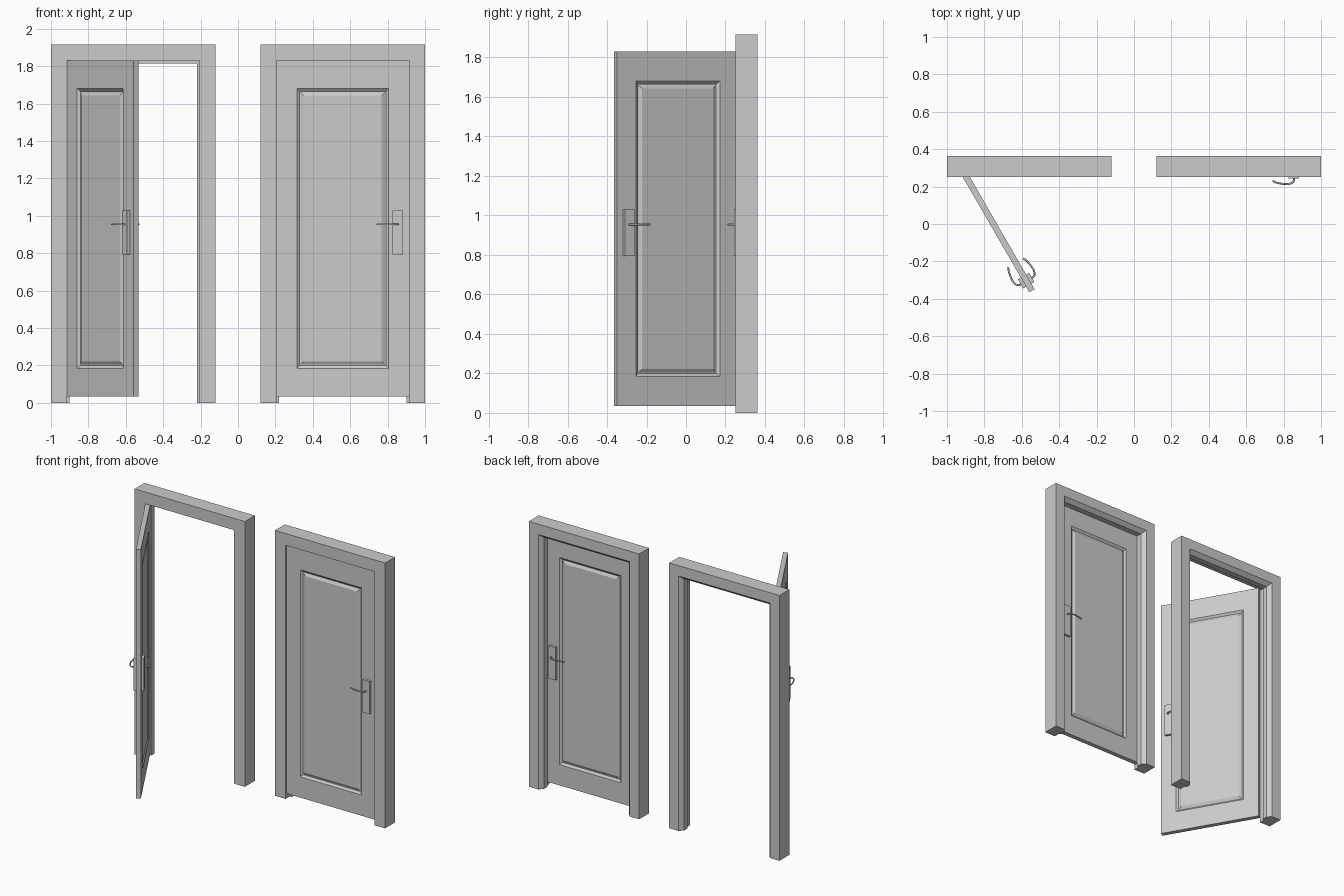
import bpy, bmesh, math
from mathutils import Matrix, Vector

if "Cube" in bpy.data.objects:
    bpy.data.objects.remove(bpy.data.objects["Cube"], do_unlink=True)

grey = bpy.data.materials.new("plain_grey")
grey.use_nodes = True
grey.diffuse_color = (0.6, 0.6, 0.6, 1)
grey.node_tree.nodes["Principled BSDF"].inputs["Base Color"].default_value = (0.6, 0.6, 0.6, 1)

HEIGHT = 1.915          # overall frame height
JAMB = 0.085            # visible jamb width at the front
FRONT, BACK = 0.25, 0.363
LEAF_W, LEAF_T = 0.71, 0.033
LEAF_LOW, LEAF_TOP = 0.035, 1.83


def finish(bm, name, matrix=Matrix()):
    bmesh.ops.recalc_face_normals(bm, faces=bm.faces)
    mesh = bpy.data.meshes.new(name)
    bm.to_mesh(mesh)
    bm.free()
    obj = bpy.data.objects.new(name, mesh)
    obj.matrix_world = matrix
    mesh.materials.append(grey)
    bpy.context.collection.objects.link(obj)
    return obj


def loft(rings):
    """Join closed rings of equal length and cap both ends."""
    bm = bmesh.new()
    loops = [[bm.verts.new(p) for p in ring] for ring in rings]
    n = len(loops[0])
    for a, b in zip(loops, loops[1:]):
        for i in range(n):
            j = (i + 1) % n
            bm.faces.new((a[i], a[j], b[j], b[i]))
    bm.faces.new(loops[0][::-1])
    bm.faces.new(loops[-1])
    return bm


def make_frame(name, x0, x1):
    # rebated profile with a chamfered inner back edge, mitred at the head
    stop = FRONT + 0.045
    profile = [(0, FRONT), (JAMB, FRONT), (JAMB, stop), (0.1, stop),
               (0.1, BACK - 0.028), (0.075, BACK), (0, BACK)]
    finish(loft([
        [(x0 + u, y, 0) for u, y in profile],
        [(x0 + u, y, HEIGHT - u) for u, y in profile],
        [(x1 - u, y, HEIGHT - u) for u, y in profile],
        [(x1 - u, y, 0) for u, y in profile]]), name)


def rect(margin_x, low, top, y):
    right = LEAF_W - margin_x
    return [(margin_x, y, low), (right, y, low), (right, y, top), (margin_x, y, top)]


def make_leaf(name, matrix):
    # grooved panel on both faces: steep outer slope, gentle inner slope
    groove = [(0, 0), (0.015, 0.012), (0.02, 0.012), (0.037, 0.002)]

    def face_rings(y, inward):
        rings = [rect(0, LEAF_LOW, LEAF_TOP, y)]
        for inset, depth in groove:
            rings.append(rect(0.11 + inset, 0.185 + inset, 1.68 - inset, y + inward * depth))
        return rings

    front = face_rings(0, 1)
    back = face_rings(LEAF_T, -1)
    finish(loft(front[::-1] + back), name, matrix)


def make_plate(name, y, matrix):
    bm = bmesh.new()
    bmesh.ops.create_cube(bm, size=1, matrix=Matrix.Translation((0.648, y, 0.912))
                          @ Matrix.Diagonal((0.056, 0.018, 0.235, 1)))
    finish(bm, name, matrix)


def make_lever(name, face, out, matrix):
    # bent bar: short stem, tight turn, then a curved grip
    path = [(0.65, 0), (0.65, 0.026), (0.646, 0.036), (0.635, 0.043), (0.615, 0.047),
            (0.595, 0.046), (0.575, 0.043), (0.555, 0.038), (0.536, 0.03)]
    curve = bpy.data.curves.new(name, "CURVE")
    curve.dimensions = "3D"
    curve.bevel_depth = 0.005
    curve.bevel_resolution = 2
    curve.use_fill_caps = True
    spline = curve.splines.new("POLY")
    spline.points.add(len(path) - 1)
    for point, (x, d) in zip(spline.points, path):
        point.co = (x, face + out * d, 0.955, 1)
    spline.use_smooth = True
    curve.materials.append(grey)
    obj = bpy.data.objects.new(name, curve)
    obj.matrix_world = matrix
    bpy.context.collection.objects.link(obj)


def make_door(prefix, x0, x1, hinge_y, angle):
    make_frame(prefix + "_frame", x0, x1)
    matrix = Matrix.Translation((x0 + JAMB, hinge_y, 0)) @ Matrix.Rotation(math.radians(angle), 4, "Z")
    make_leaf(prefix + "_leaf", matrix)
    for side, face, out in (("front", 0, -1), ("back", LEAF_T, 1)):
        make_plate(f"{prefix}_{side}_handle_plate", face + out * 0.009, matrix)
        make_lever(f"{prefix}_{side}_lever", face, out, matrix)


make_door("open_door", -1.0, -0.12, FRONT, -60)
make_door("closed_door", 0.12, 1.0, FRONT + 0.01, 0)
